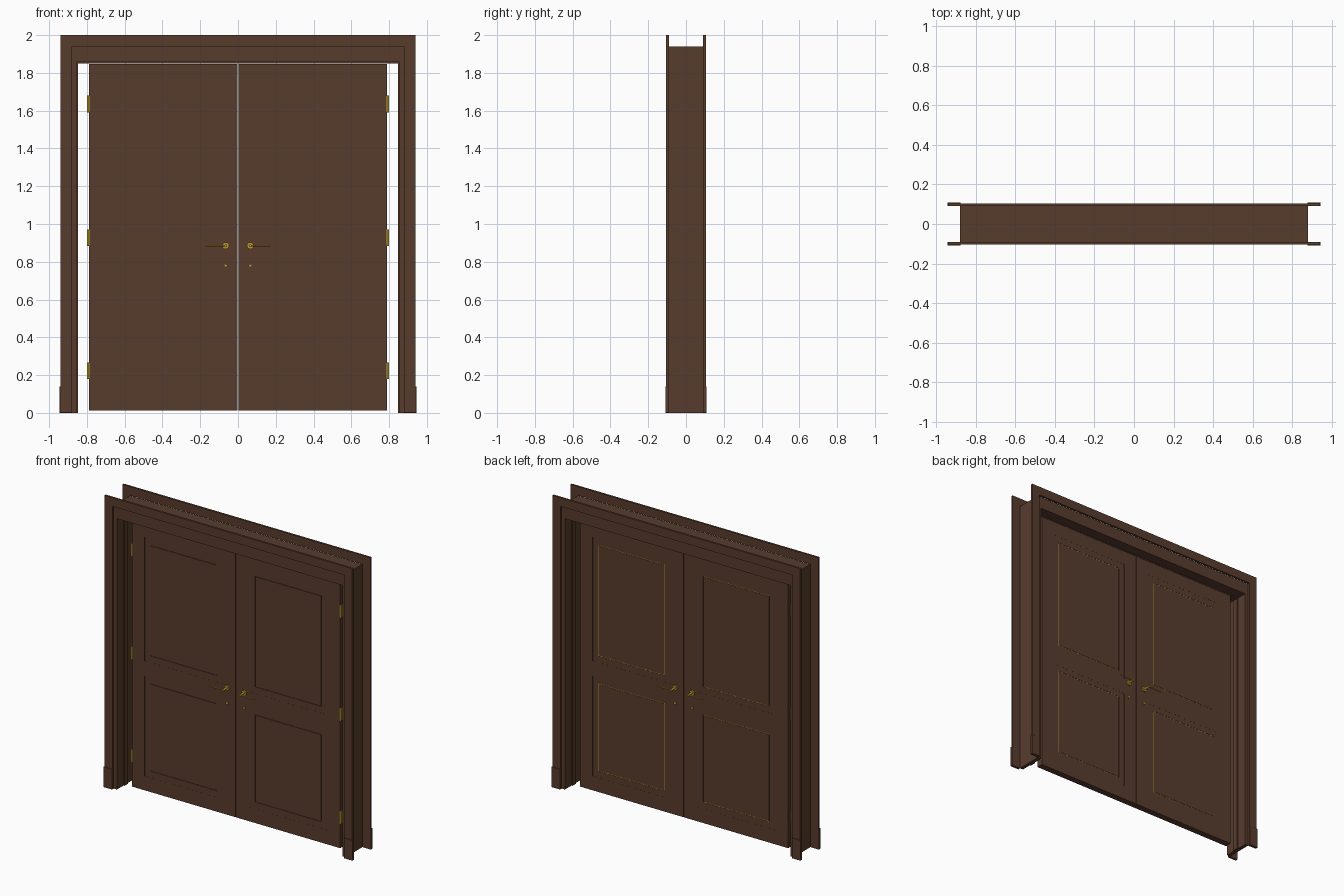
import bpy, bmesh, math
from mathutils import Matrix

if "Cube" in bpy.data.objects:
    bpy.data.objects.remove(bpy.data.objects["Cube"])


def material(name, col):
    m = bpy.data.materials.new(name)
    m.diffuse_color = (*col, 1)
    m.use_nodes = True
    m.node_tree.nodes["Principled BSDF"].inputs["Base Color"].default_value = m.diffuse_color
    return m


WOOD = material("dark_wood", (0.097, 0.045, 0.027))
BRASS = material("brass", (0.48, 0.31, 0.03))


def finish(bm, name, mat):
    bmesh.ops.recalc_face_normals(bm, faces=bm.faces)
    me = bpy.data.meshes.new(name)
    bm.to_mesh(me)
    bm.free()
    me.materials.append(mat)
    ob = bpy.data.objects.new(name, me)
    bpy.context.collection.objects.link(ob)
    return ob


def box(name, x, y, z, mat=WOOD, bevel=0):
    bm = bmesh.new()
    c = [(a[0] + a[1]) / 2 for a in (x, y, z)]
    s = [abs(a[1] - a[0]) for a in (x, y, z)]
    bmesh.ops.create_cube(bm, size=1, matrix=Matrix.Translation(c) @ Matrix.Diagonal((*s, 1)))
    if bevel:
        bmesh.ops.bevel(bm, geom=bm.edges[:], offset=bevel, segments=1, affect='EDGES')
    return finish(bm, name, mat)


def prism(name, pts, y0, y1, mat=WOOD):
    # outline in the x-z plane, extruded along y
    bm = bmesh.new()
    f = bm.faces.new([bm.verts.new((x, y0, z)) for x, z in pts])
    r = bmesh.ops.extrude_face_region(bm, geom=[f])
    for v in r["geom"]:
        if isinstance(v, bmesh.types.BMVert):
            v.co.y = y1
    return finish(bm, name, mat)


def portal(name, xo, zo, xi, zi, y0, y1):
    # upside-down U: two uprights and a head
    return prism(name, [(-xo, 0), (-xo, zo), (xo, zo), (xo, 0),
                        (xi, 0), (xi, zi), (-xi, zi), (-xi, 0)], y0, y1)


def rod(name, a, b, r, mat=BRASS, seg=20):
    bm = bmesh.new()
    d = [q - p for p, q in zip(a, b)]
    length = math.sqrt(sum(k * k for k in d))
    axis = max(range(3), key=lambda i: abs(d[i]))
    rot = [Matrix.Rotation(math.pi / 2, 4, 'Y'), Matrix.Rotation(math.pi / 2, 4, 'X'), Matrix()][axis]
    mid = [(p + q) / 2 for p, q in zip(a, b)]
    bmesh.ops.create_cone(bm, cap_ends=True, segments=seg, radius1=r, radius2=r, depth=length,
                          matrix=Matrix.Translation(mid) @ rot)
    for f in bm.faces:
        f.smooth = len(f.verts) == 4
    for e in bm.edges:
        e.smooth = all(len(f.verts) == 4 for f in e.link_faces)
    return finish(bm, name, mat)


def ring(name, x, z, w, y0, y1, mat):
    # rectangular moulding made of four bars
    for i, (xs, zs) in enumerate([((x[0], x[0] + w), z), ((x[1] - w, x[1]), z),
                                  ((x[0] + w, x[1] - w), (z[0], z[0] + w)),
                                  ((x[0] + w, x[1] - w), (z[1] - w, z[1]))]):
        box(f"{name}_{i}", xs, (y0, y1), zs, mat)


# Door lining and stop
portal("jamb", 0.88, 1.94, 0.855, 1.857, -0.09, 0.09)
portal("door_stop", 0.856, 1.858, 0.848, 1.85, -0.02, 0.02)

# Casing and plinth blocks on both faces
for s, face in ((-1, "front"), (1, "back")):
    portal(f"{face}_casing", 0.94, 2.0, 0.88, 1.94, s * 0.091, s * 0.105)
    for k, side in ((-1, "left"), (1, "right")):
        box(f"{face}_{side}_plinth", (k * 0.879, k * 0.944), (s * 0.092, s * 0.109), (0, 0.14), bevel=0.001)

T = 0.022  # half thickness of a leaf
for k, side in ((-1, "left"), (1, "right")):
    def span(a, b):
        return tuple(sorted((k * a, k * b)))

    # Leaf: stiles and rails around a thinner core
    box(f"{side}_core", span(0.09, 0.70), (-T + 0.004, T - 0.004), (0.05, 1.80))
    for n, a, b in (("meeting", 0.002, 0.10), ("hinge", 0.692, 0.79)):
        box(f"{side}_{n}_stile", span(a, b), (-T, T), (0.012, 1.847))
    for n, a, b in (("bottom", 0.012, 0.11), ("middle", 0.795, 0.90), ("top", 1.75, 1.847)):
        box(f"{side}_{n}_rail", span(0.10, 0.692), (-T, T), (a, b))

    for s, face in ((-1, "front"), (1, "back")):
        # Panel surrounds flush with the rails, inset panels and their moulding
        for n, lo, hi, p0, p1 in (("lower", 0.11, 0.795, 0.155, 0.755), ("upper", 0.90, 1.75, 0.945, 1.705)):
            y0, y1 = s * (T - 0.006), s * (T - 0.0005)
            for i, (xs, zs) in enumerate([(span(0.10, 0.145), (lo, hi)), (span(0.65, 0.692), (lo, hi)),
                                          (span(0.145, 0.65), (lo, p0)), (span(0.145, 0.65), (p1, hi))]):
                box(f"{side}_{face}_{n}_surround_{i}", xs, (y0, y1), zs)
            box(f"{side}_{face}_{n}_panel", span(0.149, 0.646), (y0, s * T), (p0 + 0.004, p1 - 0.004))
            if s > 0:
                ring(f"{side}_{n}_inlay", span(0.145, 0.65), (p0, p1), 0.004, y0, s * (T - 0.002), BRASS)

        # Lever handle and keyhole cover
        tag = f"{side}_{face}"
        rod(f"{tag}_rose", (k * 0.065, s * T, 0.885), (k * 0.065, s * (T + 0.01), 0.885), 0.018, seg=24)
        rod(f"{tag}_spindle", (k * 0.065, s * T, 0.885), (k * 0.065, s * (T + 0.049), 0.885), 0.007)
        rod(f"{tag}_lever", (k * 0.06, s * (T + 0.045), 0.885), (k * 0.172, s * (T + 0.045), 0.885), 0.004)
        rod(f"{tag}_keyhole_cover", (k * 0.065, s * T, 0.78), (k * 0.065, s * (T + 0.008), 0.78), 0.009)

    # Hinges on the outer edge
    for i, z in enumerate((0.223, 0.928, 1.635)):
        box(f"{side}_hinge_plate_{i}", span(0.784, 0.793), (-T - 0.002, 0.0), (z - 0.042, z + 0.042), BRASS)
        rod(f"{side}_hinge_pin_{i}", (k * 0.794, -T, z - 0.044), (k * 0.794, -T, z + 0.044), 0.006, seg=12)
